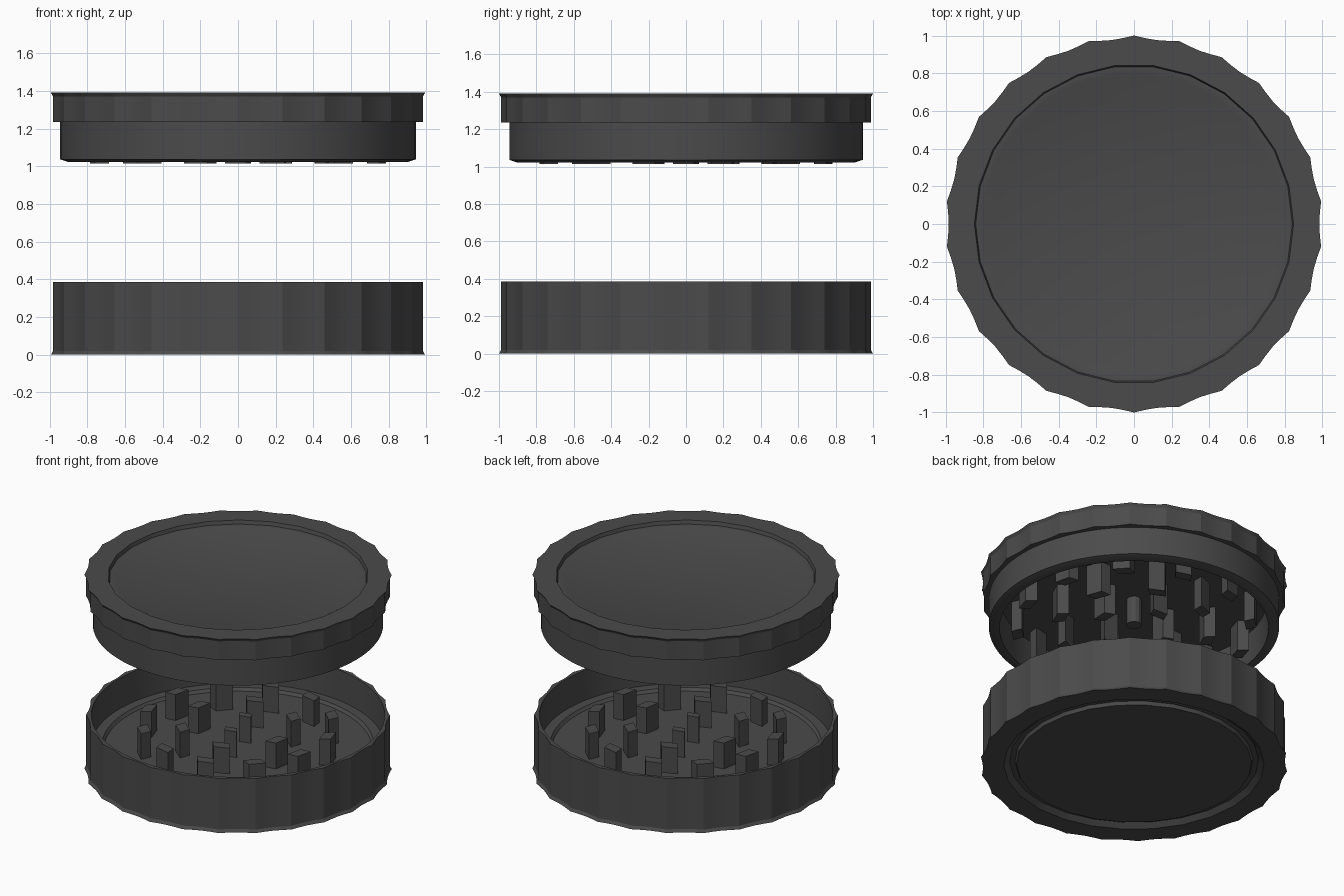
import bpy, bmesh
from math import pi, sin, cos, radians, tau

if "Cube" in bpy.data.objects:
    bpy.data.objects.remove(bpy.data.objects["Cube"])

FLUTES = 26
STEPS = 4                      # segments per flute
N = FLUTES * STEPS


def finish(bm, name, smooth):
    bmesh.ops.recalc_face_normals(bm, faces=bm.faces)
    me = bpy.data.meshes.new(name)
    bm.to_mesh(me)
    bm.free()
    ob = bpy.data.objects.new(name, me)
    bpy.context.collection.objects.link(ob)
    mat = bpy.data.materials.get("dark_plastic") or bpy.data.materials.new("dark_plastic")
    mat.diffuse_color = (0.07, 0.07, 0.07, 1)
    mat.use_nodes = True
    mat.node_tree.nodes["Principled BSDF"].inputs["Base Color"].default_value = mat.diffuse_color
    me.materials.append(mat)
    if smooth:
        bpy.ops.object.select_all(action='DESELECT')
        ob.select_set(True)
        bpy.context.view_layer.objects.active = ob
        bpy.ops.object.shade_smooth_by_angle(angle=radians(25))
    return ob


def radius(r, kind, i):
    """Ring radius at step i: round, fluted grip, or 26-sided polygon."""
    phase = i % STEPS / STEPS                       # 0 at a flute peak
    if kind == 'flute':
        return r - 0.017 * sin(pi * phase)
    if kind == 'poly':
        return r * cos(pi / FLUTES) / cos(tau / FLUTES * abs(((phase + 0.5) % 1) - 0.5))
    return r


def lathe(name, profile):
    """Turn a profile that starts and ends on the axis as flat end discs."""
    bm = bmesh.new()
    rings = []
    for r, z, kind in profile:
        ring = []
        for i in range(N):
            a = tau * i / N
            k = radius(r, kind, i)
            ring.append(bm.verts.new((k * sin(a), k * cos(a), z)))
        rings.append(ring)
    for lo, hi in zip(rings, rings[1:]):
        for i in range(N):
            j = (i + 1) % N
            bm.faces.new((lo[i], lo[j], hi[j], hi[i]))
    bm.faces.new(rings[0])
    bm.faces.new(rings[-1])
    return finish(bm, name, True)


def teeth(name, z0, z1, rows, turn):
    """Concentric rows of slanted four-sided teeth: (count, radius, offset degrees)."""
    bm = bmesh.new()
    foot = [(-0.033, -0.07), (0.037, -0.042), (0.033, 0.07), (-0.037, 0.042)]
    for count, r, offset in rows:
        s = 1 if r > 0.2 else 0.75
        for k in range(count):
            a = radians(offset) + tau * k / count
            loops = []
            for z in (z0, z1):
                loops.append([bm.verts.new(((r + p * s) * cos(a) - turn * q * s * sin(a),
                                            (r + p * s) * sin(a) + turn * q * s * cos(a), z))
                              for p, q in foot])
            lo, hi = loops
            for i in range(4):
                j = (i + 1) % 4
                bm.faces.new((lo[i], lo[j], hi[j], hi[i]))
            bm.faces.new(lo)
            bm.faces.new(hi)
    return finish(bm, name, False)


# Base cup: grooved underside, fluted wall, ledge and recessed floor
lathe("base_cup", [
    (0.765, 0.006, 'poly'), (0.775, 0.03, 'poly'), (0.81, 0.03, 'poly'), (0.847, 0.0, 'poly'),
    (1.0, 0.0, 'flute'), (0.988, 0.02, 'flute'), (0.988, 0.385, 'flute'),
    (0.955, 0.385, 'round'), (0.95, 0.17, 'round'), (0.885, 0.17, 'round'),
    (0.87, 0.15, 'round')])

# Lid: hollow skirt, fluted rim with a flared top edge, stepped top panel
lathe("lid", [
    (0.865, 1.235, 'round'), (0.875, 1.022, 'round'), (0.90, 1.022, 'round'),
    (0.945, 1.037, 'round'), (0.945, 1.235, 'round'),
    (0.988, 1.235, 'flute'), (0.988, 1.37, 'flute'), (1.0, 1.39, 'flute'),
    (0.847, 1.39, 'poly'), (0.84, 1.365, 'poly'), (0.805, 1.365, 'poly'),
    (0.775, 1.353, 'poly')])

# Interleaving teeth
teeth("base_teeth", 0.14, 0.335, [(12, 0.62, 15), (6, 0.37, 48), (2, 0.12, 102)], 1)
teeth("lid_teeth", 1.015, 1.245, [(12, 0.76, 15), (8, 0.5, 22.5), (4, 0.25, 0)], -1)

# Centre post under the lid
bm = bmesh.new()
bmesh.ops.create_cone(bm, cap_ends=True, segments=12, radius1=0.05, radius2=0.05, depth=0.2)
bmesh.ops.translate(bm, verts=bm.verts, vec=(0, 0, 1.145))
finish(bm, "lid_centre_post", True)
